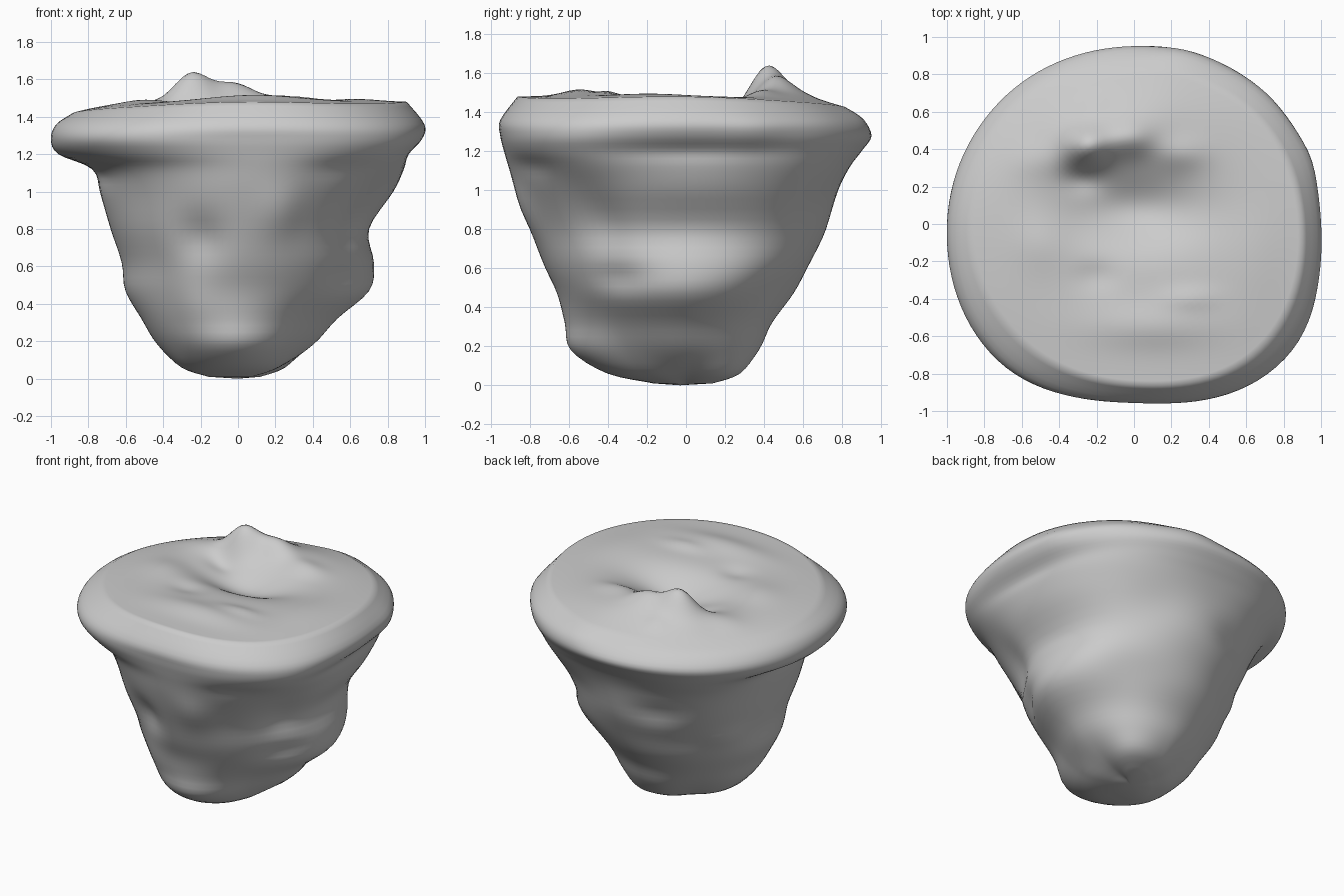
import bpy, bmesh, math

# Side wall: one radius row per height, eight compass directions
# (right, back right, back, back left, left, front left, front, front right)
LEVELS = [0.01, 0.06, 0.18, 0.32, 0.47, 0.62, 0.80, 1.00, 1.12, 1.20, 1.28, 1.36]
PROFILES = [
    [.06, .22, .40, .53, .70, .725, .70, .83, .885, .905, .98, .995, .90],
    [.16, .32, .41, .48, .58, .67, .73, .84, .91, .95, .99, .98, .87],
    [.12, .26, .37, .44, .55, .63, .72, .78, .84, .90, .95, .89, .80],
    [.08, .21, .34, .44, .54, .60, .70, .79, .88, .94, .97, .91, .81],
    [.12, .28, .42, .51, .60, .62, .68, .74, .78, .96, 1.0, .97, .88],
    [.20, .37, .49, .57, .63, .67, .74, .80, .86, .97, 1.03, 1.0, .87],
    [.15, .40, .59, .62, .66, .73, .80, .87, .905, .93, .95, .95, .86],
    [.10, .28, .42, .52, .64, .71, .76, .88, .97, 1.03, 1.07, 1.06, .95],
]
EDGE_Z = [1.48, 1.45, 1.42, 1.41, 1.42, 1.45, 1.48, 1.47]

# Dents and bulges on the wall: angle in degrees, z, width, height, amount
WALL_BUMPS = [
    (255, .76, .17, .12, -.05), (285, .90, .15, .14, .03), (250, .42, .2, .15, .02),
    (325, .85, .2, .18, -.04), (327, 1.22, .22, .12, .02), (330, .55, .25, .07, -.03),
    (25, .55, .3, .12, .02), (200, 1.08, .3, .07, -.02), (110, .85, .25, .08, -.03),
    (150, .62, .25, .08, .03), (60, .9, .3, .12, -.02), (305, 1.12, .2, .06, -.02),
    (75, 1.38, .2, .08, .03), (20, 1.3, .15, .1, .015),
]
# Mounds and hollows on the top: x, y, spread x, spread y, amount
TOP_BUMPS = [
    (-.25, .42, .13, .11, .15), (-.02, .46, .13, .10, .07), (-.1, .55, .35, .17, .05),
    (.0, .08, .36, .19, -.13), (-.28, .24, .12, .08, -.04), (.25, .38, .15, .09, .03),
    (.1, -.55, .35, .12, .035), (.3, -.4, .15, .06, .02), (-.5, -.1, .15, .15, .02),
    (-.2, -.28, .12, .08, -.02), (-.22, .65, .06, .06, .02), (.65, -.2, .18, .3, .015),
    (-.55, .35, .15, .10, .02),
]


def spline(a, b, c, d, t):
    return b + .5 * t * (c - a + t * (2*a - 5*b + 4*c - d + t * (3*(b - c) + d - a)))


def around(values, angle):
    f = angle / (2 * math.pi) * len(values)
    i = int(f)
    n = len(values)
    return spline(*[values[(i + k) % n] for k in (-1, 0, 1, 2)], f - i)


def along(values, f):
    n = len(values) - 1
    i = min(int(f), n - 1)
    return spline(*[values[min(max(i + k, 0), n)] for k in (-1, 0, 1, 2)], f - i)


def wall_point(angle, f):
    z = along(LEVELS + [around(EDGE_Z, angle)], f)
    r = around([along(p, f) for p in PROFILES], angle)
    for deg, bz, w, h, amount in WALL_BUMPS:
        d = (angle - math.radians(deg) + math.pi) % (2 * math.pi) - math.pi
        r += amount * math.exp(-(d / w) ** 2 - ((z - bz) / h) ** 2)
    return r * math.cos(angle), r * math.sin(angle), z


def top_point(edge, t):
    x, y = edge[0] * t, edge[1] * t
    w = t ** 4
    z = edge[2] * w + 1.485 * (1 - w)
    for bx, by, sx, sy, amount in TOP_BUMPS:
        z += amount * (1 - t ** 6) * math.exp(-((x - bx) / sx) ** 2 - ((y - by) / sy) ** 2)
    return x, y, z


SEG, SUB, RINGS = 112, 4, 36
angles = [2 * math.pi * i / SEG for i in range(SEG)]
bm = bmesh.new()

# Wall rings from the foot up to the rim, then top rings inward
rows = [[wall_point(a, k / SUB) for a in angles] for k in range(len(LEVELS) * SUB + 1)]
edge = rows[-1]
rows += [[top_point(e, 1 - k / RINGS) for e in edge] for k in range(1, RINGS)]
rings = [[bm.verts.new(p) for p in row] for row in rows]
for lo, hi in zip(rings, rings[1:]):
    for i in range(SEG):
        j = (i + 1) % SEG
        bm.faces.new((lo[i], lo[j], hi[j], hi[i]))

# Close the foot and the centre of the top
foot = bm.verts.new((0, -.03, 0))
crown = bm.verts.new(top_point(edge[0], 0))
for i in range(SEG):
    j = (i + 1) % SEG
    bm.faces.new((foot, rings[0][j], rings[0][i]))
    bm.faces.new((crown, rings[-1][i], rings[-1][j]))
bmesh.ops.recalc_face_normals(bm, faces=bm.faces)

mesh = bpy.data.meshes.new("floating_rock")
bm.to_mesh(mesh)
bm.free()
mesh.shade_smooth()
rock = bpy.data.objects.new("floating_rock", mesh)
bpy.context.collection.objects.link(rock)
